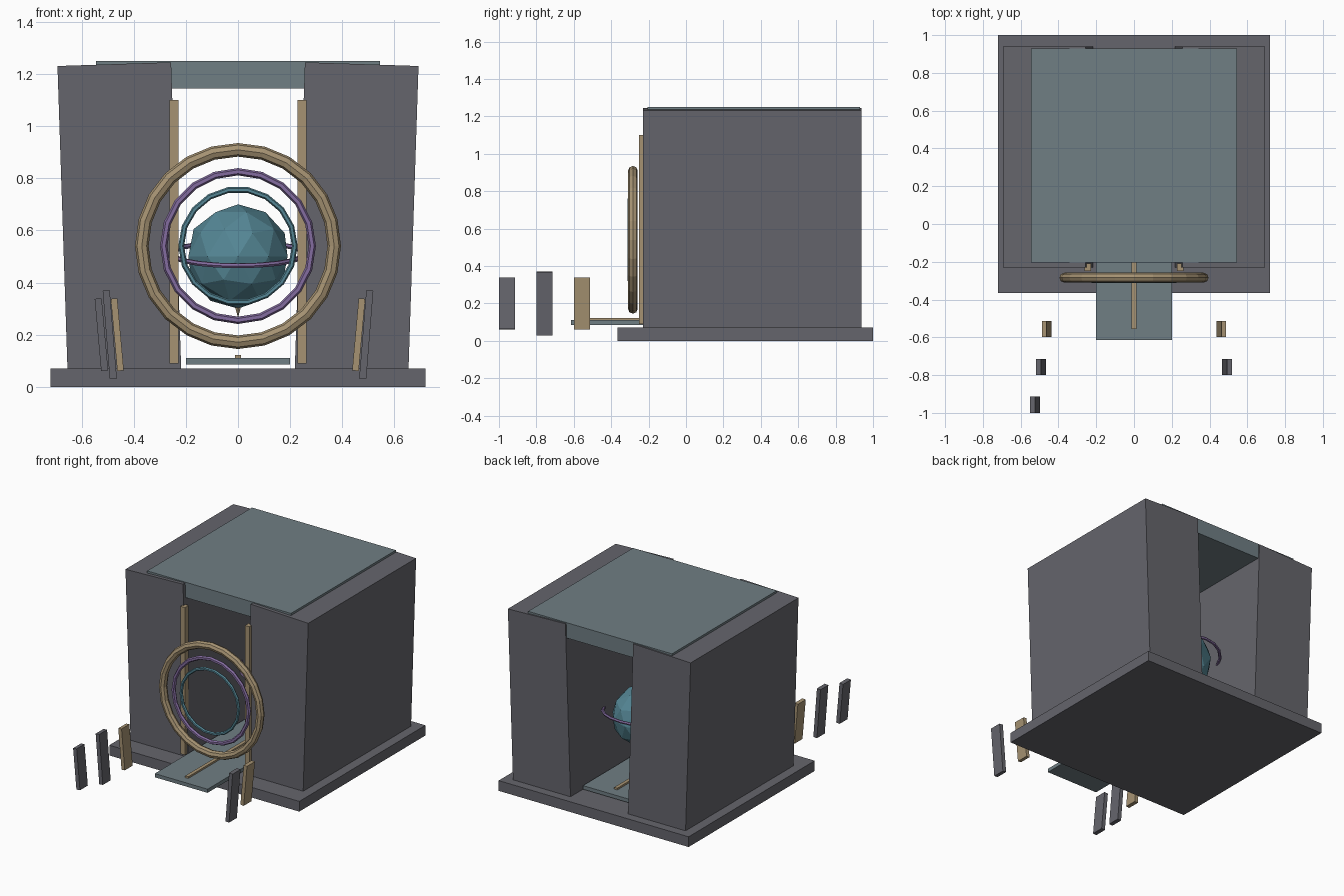
import bpy
from math import pi

if "Cube" in bpy.data.objects:
    bpy.data.objects.remove(bpy.data.objects["Cube"])


def material(name, r, g, b):
    m = bpy.data.materials.new(name)
    m.diffuse_color = (r, g, b, 1)
    m.use_nodes = True
    m.node_tree.nodes["Principled BSDF"].inputs["Base Color"].default_value = m.diffuse_color
    return m


STONE = material("dark_stone", 0.13, 0.13, 0.15)
SLATE = material("slate", 0.16, 0.21, 0.23)
BRASS = material("brass", 0.38, 0.29, 0.17)
VIOLET = material("violet", 0.23, 0.15, 0.35)
TEAL = material("teal", 0.09, 0.24, 0.30)


def finish(name, mat):
    ob = bpy.context.object
    ob.name = name
    ob.data.materials.append(mat)
    return ob


def box(name, centre, size, mat, tilt=0.0):
    bpy.ops.mesh.primitive_cube_add(size=1, location=centre)
    ob = finish(name, mat)
    ob.scale = size
    ob.rotation_euler = (0, tilt, 0)
    return ob


def span(name, x, y, z, mat):
    return box(name, [(a + b) / 2 for a, b in (x, y, z)],
               [b - a for a, b in (x, y, z)], mat)


def ring(name, centre, major, minor, segs, sides, rot, mat):
    bpy.ops.mesh.primitive_torus_add(
        location=centre, rotation=rot, major_radius=major, minor_radius=minor,
        major_segments=segs, minor_segments=sides)
    return finish(name, mat)


# Plinth and roof slab
span("base", (-0.72, 0.72), (-0.365, 1.0), (0, 0.07), STONE)
span("roof_slab", (-0.545, 0.545), (-0.205, 0.93), (1.145, 1.25), SLATE)

# Mirrored parts: leaning walls, door trims, floating shards
for s, side in ((-1, "left"), (1, "right")):
    box(f"wall_{side}", (s * 0.455, 0.355, 0.643), (0.436, 1.168, 1.19), STONE, s * 0.033)
    box(f"door_trim_{side}", (s * 0.245, -0.23, 0.595), (0.034, 0.04, 1.01), BRASS)
    box(f"near_shard_{side}", (s * 0.463, -0.557, 0.2), (0.025, 0.085, 0.278), BRASS, s * 0.09)
    box(f"middle_shard_{side}", (s * 0.492, -0.757, 0.2), (0.027, 0.085, 0.34), STONE, s * 0.08)
box("far_shard_left", (-0.524, -0.957, 0.2), (0.027, 0.085, 0.278), STONE, -0.09)

# Walkway with a centre rod
span("walkway", (-0.2, 0.2), (-0.615, 0.83), (0.085, 0.11), SLATE)
span("walkway_rod", (-0.012, 0.012), (-0.555, 0.76), (0.108, 0.122), BRASS)

# Portal rings on the front
up = (pi / 2, 0, 0)
ring("outer_ring", (0, -0.284, 0.54), 0.369, 0.026, 24, 8, up, BRASS)
ring("middle_ring", (0, -0.29, 0.54), 0.285, 0.014, 20, 6, up, VIOLET)
ring("inner_ring", (0, -0.304, 0.54), 0.218, 0.011, 18, 6, up, TEAL)

# Orb in the chamber with its orbit ring and pointer
bpy.ops.mesh.primitive_ico_sphere_add(subdivisions=2, radius=0.2, location=(0, 0.46, 0.5))
finish("orb", TEAL)
ring("orbit_ring", (0, 0.46, 0.51), 0.255, 0.01, 20, 6, (0.18, 0, 0), VIOLET)
bpy.ops.mesh.primitive_cone_add(vertices=6, radius1=0.022, radius2=0, depth=0.07,
                                location=(0, 0.46, 0.3), rotation=(pi, 0, 0))
finish("pointer", BRASS)
